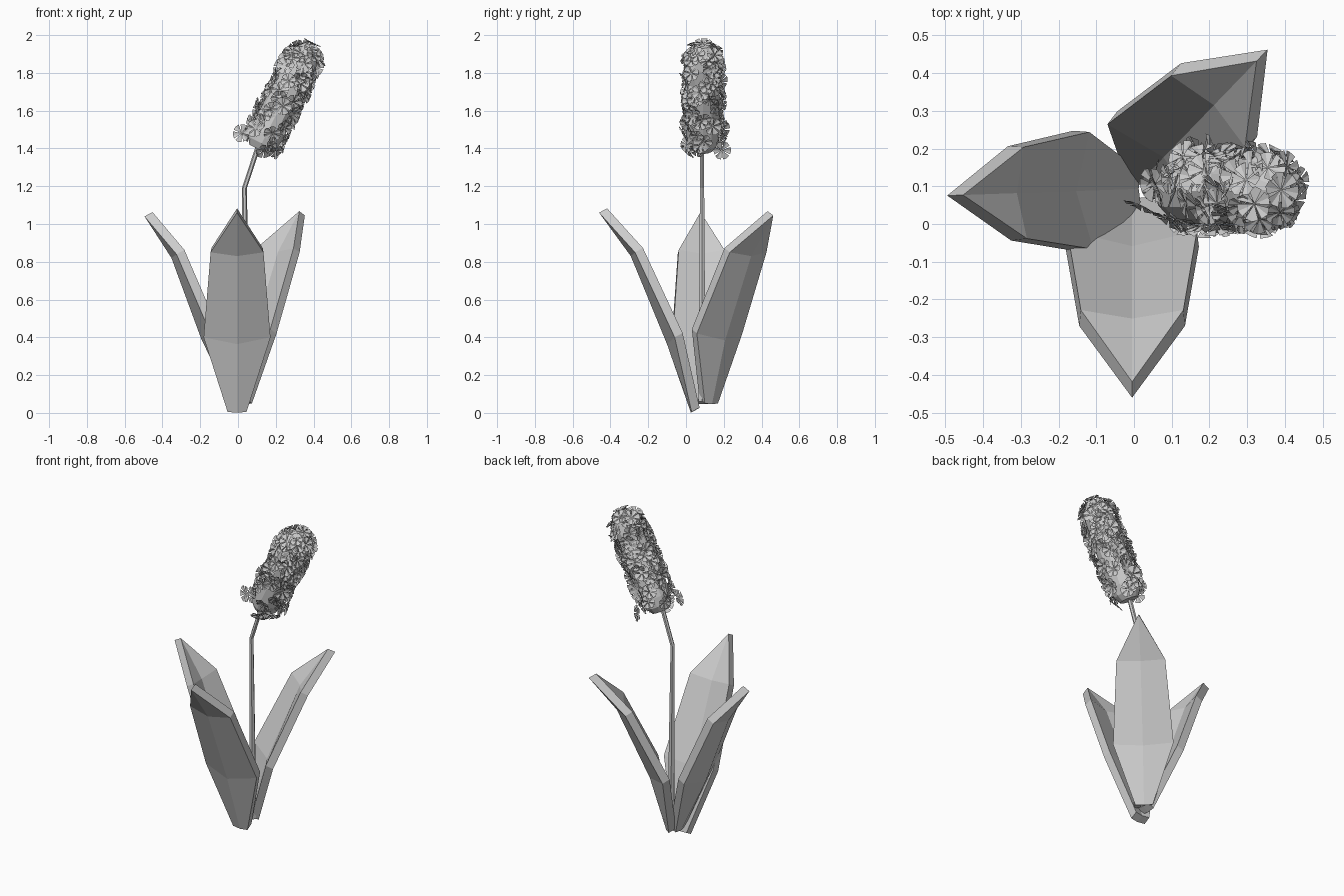
import bpy, math, random
from mathutils import Vector, Matrix

if "Cube" in bpy.data.objects:
    bpy.data.objects.remove(bpy.data.objects["Cube"])

random.seed(4)

def make_object(name, verts, faces):
    mesh = bpy.data.meshes.new(name)
    mesh.from_pydata(verts, [], faces)
    mesh.update()
    obj = bpy.data.objects.new(name, mesh)
    bpy.context.collection.objects.link(obj)
    return obj

def leaf(name, origin, heading, rows, tip):
    """Thick folded leaf: each row is (run, height, half width, rib depth)."""
    outer = []
    for run, z, w, d in rows:
        outer += [(run, w, z), (run + 0.9 * d, 0, z - 0.4 * d - d * 0.4), (run, -w, z)]
    outer.append((tip[0], 0, tip[1]))
    n = len(outer)
    inner = [(x - 0.042, y * 0.97, z + 0.023) for x, y, z in outer]
    faces = []
    for i in range(len(rows) - 1):
        for k in (0, 1):
            a = i * 3 + k
            faces.append((a, a + 1, a + 4, a + 3))
    last = (len(rows) - 1) * 3
    faces += [(last, last + 1, n - 1), (last + 1, last + 2, n - 1)]
    faces += [tuple(v + n for v in reversed(f)) for f in faces]
    # rim joins the two skins
    loop = [1, 0] + [i * 3 for i in range(1, len(rows))] + [n - 1]
    loop += [i * 3 + 2 for i in reversed(range(len(rows)))]
    for a, b in zip(loop, loop[1:] + loop[:1]):
        faces.append((a, b, b + n, a + n))
    m = Matrix.Translation(origin) @ Matrix.Rotation(math.radians(heading), 4, 'Z')
    make_object(name, [m @ Vector(v) for v in outer + inner], faces)

def tube(name, rings, sides):
    """Capped tube through (centre, radius) rings."""
    verts, faces = [], []
    pts = [Vector(c) for c, r in rings]
    for i, (c, r) in enumerate(rings):
        t = pts[min(i + 1, len(pts) - 1)] - pts[max(i - 1, 0)]
        t.normalize()
        u = Vector((0, 1, 0)).cross(t).normalized()
        v = t.cross(u)
        for k in range(sides):
            a = 2 * math.pi * k / sides
            verts.append(pts[i] + r * (math.cos(a) * u + math.sin(a) * v))
    for i in range(len(rings) - 1):
        for k in range(sides):
            j = (k + 1) % sides
            faces.append((i * sides + k, i * sides + j, (i + 1) * sides + j, (i + 1) * sides + k))
    faces.append(tuple(reversed(range(sides))))
    faces.append(tuple(range(len(verts) - sides, len(verts))))
    return make_object(name, verts, faces)

# three leaves around the stem
leaf("front_leaf", (-0.005, 0.03, 0), -90,
     [(0, 0.005, 0.05, 0.005), (0.09, 0.40, 0.177, 0.045), (0.30, 0.85, 0.14, 0.025)], (0.49, 1.06))
leaf("left_leaf", (-0.075, 0.09, 0), 182,
     [(-0.05, 0.05, 0.05, 0.005), (0.08, 0.43, 0.16, 0.045), (0.255, 0.84, 0.125, 0.025)], (0.42, 1.04))
leaf("back_leaf", (0.017, 0.113, 0), 46,
     [(0.03, 0.05, 0.05, 0.005), (0.09, 0.42, 0.173, 0.045), (0.30, 0.85, 0.14, 0.025)], (0.485, 1.045))

# bent stem
tube("stem", [((0.045, 0.085, 0.06), 0.022), ((0.034, 0.085, 1.19), 0.013),
              ((0.11, 0.085, 1.42), 0.013)], 6)

# tilted flower spike core
base = Vector((0.11, 0.09, 1.395))
axis = Vector((0.28, 0, 0.56)).normalized()
side = Vector((0, 1, 0))
across = side.cross(axis)
profile = [(0, 0.055), (0.035, 0.08), (0.09, 0.09), (0.30, 0.088), (0.50, 0.083), (0.57, 0.068), (0.615, 0.035)]
tube("spike_core", [(base + axis * s, r) for s, r in profile], 12)

def radius_at(s):
    for (a, ra), (b, rb) in zip(profile, profile[1:]):
        if s <= b:
            return ra + (rb - ra) * (s - a) / (b - a)
    return profile[-1][1]

# small six-petalled florets scattered over the core
verts, faces = [], []

def floret(centre, normal, size):
    q = normal.to_track_quat('Z', 'Y')
    spin = random.uniform(0, 6.28)
    for k in range(6):
        a = spin + k * math.pi / 3
        n = len(verts)
        for r, da, h in ((0, 0, 0), (size * 0.95, -0.42, 0.2), (size, 0, 0.12), (size * 0.95, 0.42, 0.2)):
            p = Vector((r * math.cos(a + da), r * math.sin(a + da), h * size if r else 0))
            verts.append(centre + q @ p)
        faces.extend([(n, n + 1, n + 2), (n, n + 2, n + 3)])

for i in range(105):
    s = 0.03 + 0.57 * ((i + random.random()) / 105) ** 0.85
    a = i * 2.39996 + random.uniform(-0.5, 0.5)
    out = math.cos(a) * across + math.sin(a) * side
    tilt = axis * (1.6 * max(0, s - 0.5) / 0.1 - 0.2 * (s < 0.06))
    jitter = Vector([random.uniform(-0.5, 0.5) for _ in range(3)])
    floret(base + axis * s + out * (radius_at(s) + 0.012), (out + tilt + jitter).normalized(),
           random.uniform(0.04, 0.05))

# loose florets at the foot and crown of the spike
floret(Vector((0.02, 0.05, 1.48)), Vector((-0.4, -0.9, 0.1)), 0.05)
floret(Vector((0.20, 0.19, 1.39)), Vector((0.9, 0.3, -0.2)), 0.05)
floret(Vector((0.14, 0.01, 1.39)), Vector((0.2, -0.7, -0.7)), 0.05)
floret(base + axis * 0.625, axis, 0.05)
make_object("florets", verts, faces)
